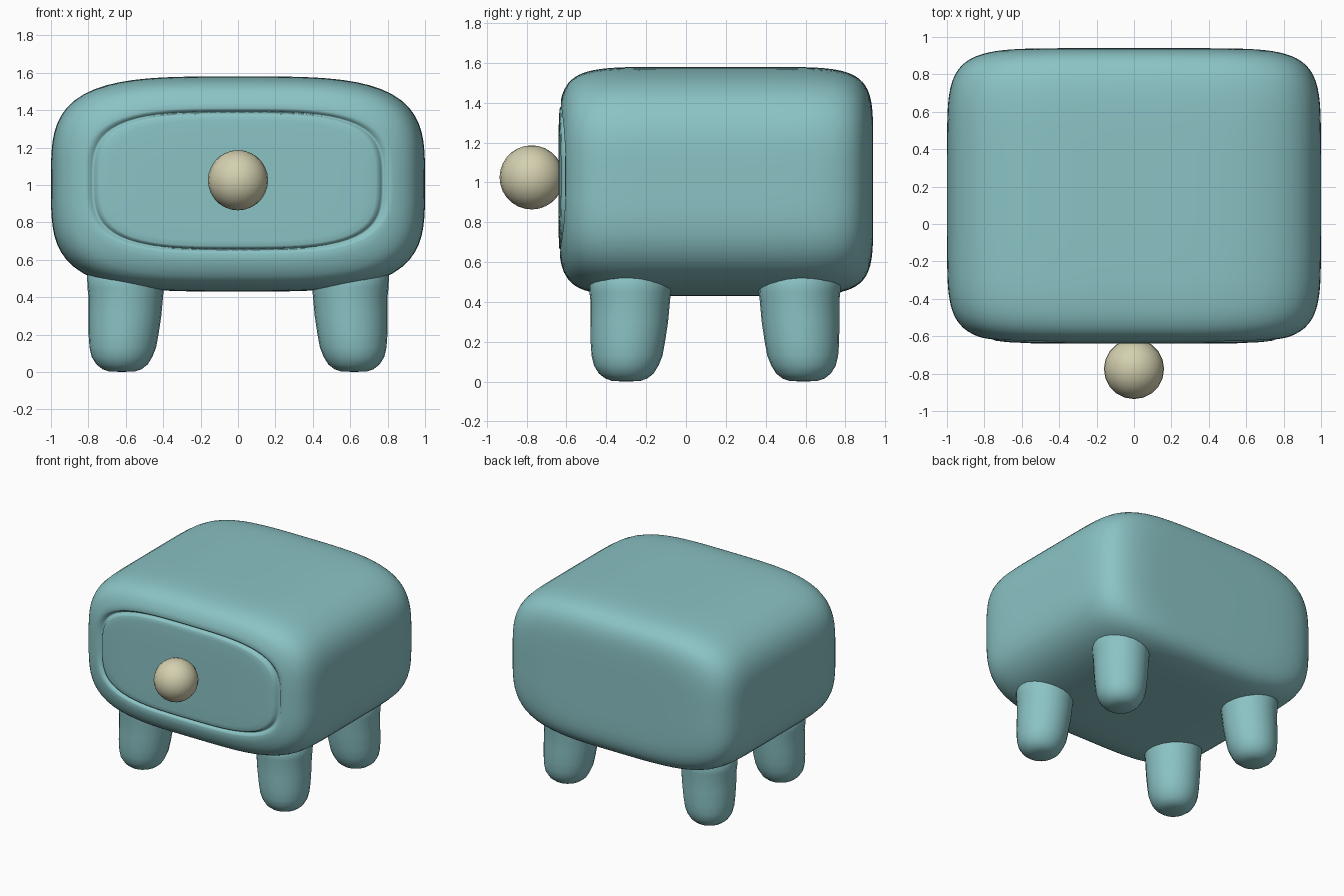
import bpy, bmesh, math
from mathutils import Vector

if "Cube" in bpy.data.objects:
    bpy.data.objects.remove(bpy.data.objects["Cube"])

SEG = 96
HX, HY, HZ = 1.0, 0.79, 0.575      # body half sizes
CY, CZ = 0.15, 1.005               # body centre
N, M = 3.7, 6.8                    # squareness of front outline / of depth profile


def material(name, rgb):
    m = bpy.data.materials.new(name)
    m.diffuse_color = (*rgb, 1)
    m.use_nodes = True
    m.node_tree.nodes["Principled BSDF"].inputs["Base Color"].default_value = m.diffuse_color
    return m


teal = material("soft teal", (0.258, 0.546, 0.558))
cream = material("cream", (0.66, 0.63, 0.434))


def loft(name, rings, start, end, mat):
    """Skin closed rings of points, closing both ends with a fan."""
    bm = bmesh.new()
    loops = [[bm.verts.new(p) for p in ring] for ring in rings]
    n = len(loops[0])
    for a, b in zip(loops, loops[1:]):
        for i in range(n):
            j = (i + 1) % n
            bm.faces.new((a[i], a[j], b[j], b[i]))
    for tip, ring in ((start, loops[0]), (end, loops[-1])):
        v = bm.verts.new(tip)
        for i in range(n):
            bm.faces.new((v, ring[i], ring[(i + 1) % n]))
    bmesh.ops.recalc_face_normals(bm, faces=bm.faces)
    for f in bm.faces:
        f.smooth = True
    me = bpy.data.meshes.new(name)
    bm.to_mesh(me)
    bm.free()
    me.materials.append(mat)
    ob = bpy.data.objects.new(name, me)
    bpy.context.collection.objects.link(ob)
    return ob


def outline(a, b, cz, n):
    """Rounded-rectangle outline in x, z."""
    pts = []
    for i in range(SEG):
        t = 2 * math.pi * i / SEG
        c, s = a * math.cos(t), b * math.sin(t)
        r = (abs(c / a) ** n + abs(s / b) ** n) ** (-1 / n)
        pts.append((c * r, cz + s * r))
    return pts


def front_y(x, z):
    """Front surface of the body at x, z."""
    s = (abs(x / HX) ** N + abs((z - CZ) / HZ) ** N) ** (1 / N)
    return CY - HY * max(0, 1 - s ** M) ** (1 / M)


# Body: front face with a drawer groove, then the rounded sides and back
rings = []
for k, depth in ((0.2, 0), (0.45, 0), (0.7, 0), (0.88, 0), (0.95, 0), (0.975, 0.004),
                 (0.988, 0.022), (1.0, 0.028), (1.012, 0.022), (1.03, 0.006), (1.06, 0)):
    rings.append([(x, front_y(x, z) + depth, z)
                  for x, z in outline(0.775 * k, 0.367 * k, 1.022, 3.4)])
inner = outline(0.775 * 1.06, 0.367 * 1.06, 1.022, 3.4)
rim = outline(0.85 * HX, 0.85 * HZ, CZ, N)
for f in (0.35, 0.7):
    mix = [(p[0] + (q[0] - p[0]) * f, p[1] + (q[1] - p[1]) * f) for p, q in zip(inner, rim)]
    rings.append([(x, front_y(x, z), z) for x, z in mix])
phi = 47.5
while phi > -89:
    c, s = math.cos(math.radians(phi)), math.sin(math.radians(phi))
    r = (abs(c) ** M + abs(s) ** M) ** (-1 / M)
    k, y = c * r, CY - HY * s * r
    rings.append([(x, y, z) for x, z in outline(HX * k, HZ * k, CZ, N)])
    phi -= 1.5 if 30 < abs(phi) < 60 else 5
loft("cabinet_body", rings, (0, CY - HY, 1.022), (0, CY + HY, CZ), teal)

# Legs: stubby rounded pegs leaning slightly outward (height, radius, lean)
LEG = [(0.60, 0.21, 0), (0.45, 0.205, 0), (0.41, 0.2, 0), (0.3, 0.195, 0.005), (0.2, 0.187, 0.012),
       (0.13, 0.178, 0.016), (0.08, 0.162, 0.02), (0.04, 0.137, 0.02), (0.015, 0.105, 0.02),
       (0.003, 0.07, 0.02)]
for side, sx in (("left", -1), ("right", 1)):
    for end, cy, sy in (("front", -0.28, -1), ("back", 0.57, 1)):
        rows = [[(sx * (0.6 + d) + r * math.cos(2 * math.pi * i / 24),
                  cy + sy * d + r * math.sin(2 * math.pi * i / 24), z) for i in range(24)]
                for z, r, d in LEG]
        loft(f"{end}_{side}_leg", rows, (sx * 0.6, cy, 0.6),
             (sx * 0.62, cy + sy * 0.02, 0), teal)

# Drawer knob
bm = bmesh.new()
bmesh.ops.create_uvsphere(bm, u_segments=20, v_segments=14, radius=0.161)
bmesh.ops.translate(bm, verts=bm.verts, vec=Vector((0, -0.775, 1.025)))
for f in bm.faces:
    f.smooth = True
me = bpy.data.meshes.new("drawer_knob")
bm.to_mesh(me)
bm.free()
me.materials.append(cream)
bpy.context.collection.objects.link(bpy.data.objects.new("drawer_knob", me))
